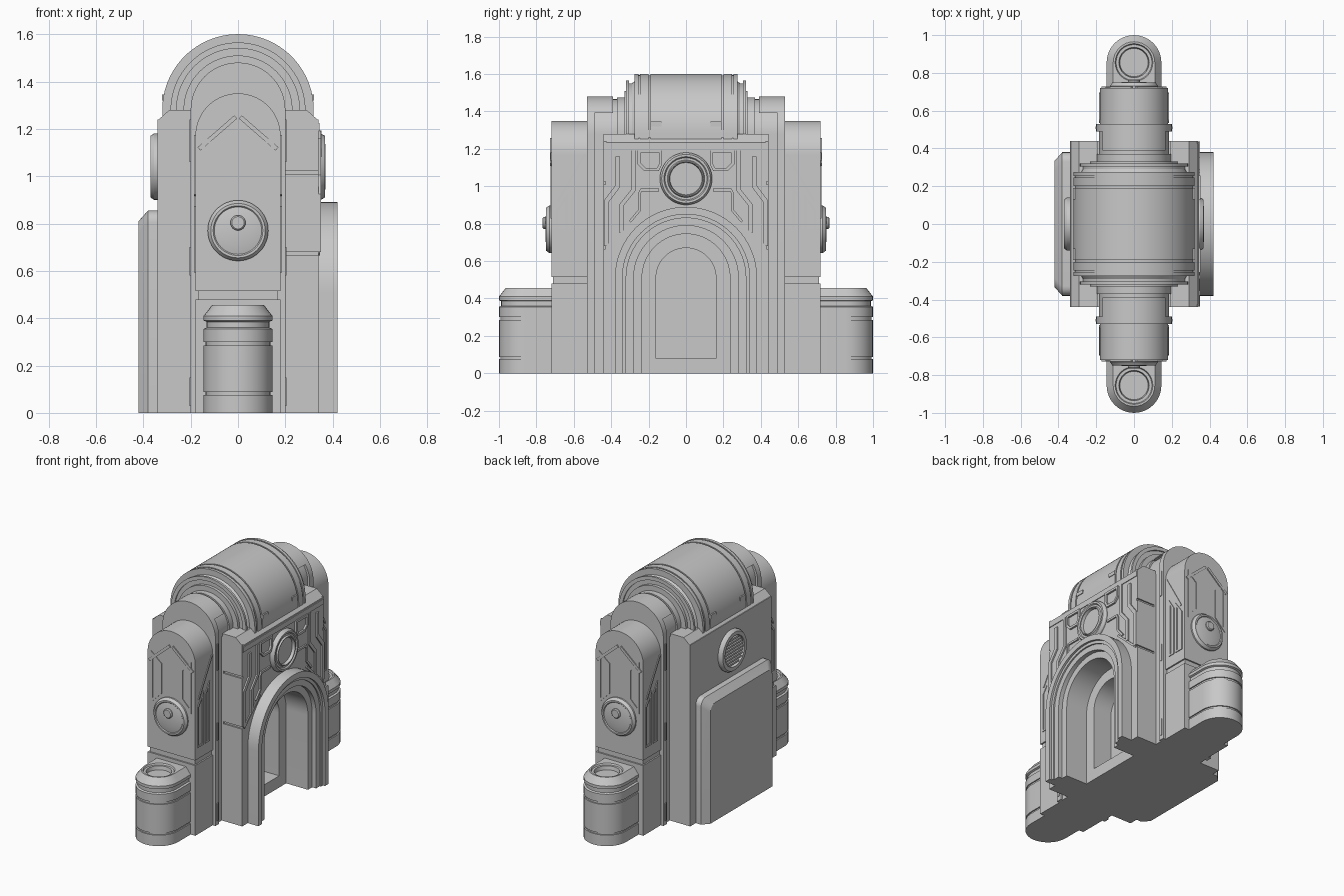
import bpy, bmesh
from math import sin, cos, pi, radians
from mathutils import Vector

cube = bpy.data.objects.get("Cube")
if cube:
    bpy.data.objects.remove(cube, do_unlink=True)

stone = bpy.data.materials.new("warm_grey_stone")
stone.use_nodes = True
stone.diffuse_color = (0.58, 0.58, 0.58, 1)
stone.node_tree.nodes["Principled BSDF"].inputs["Base Color"].default_value = stone.diffuse_color


# ---- helpers ----
def put(p, axis, h):
    a, b = p
    return {"x": (h, a, b), "y": (a, h, b), "z": (a, b, h)}[axis]


def loft(name, sections, axis):
    """Skin a list of (outline, height) sections and cap both ends."""
    bm = bmesh.new()
    rings = [[bm.verts.new(put(p, axis, h)) for p in pts] for pts, h in sections]
    n = len(rings[0])
    for lo, hi in zip(rings, rings[1:]):
        for i in range(n):
            j = (i + 1) % n
            bm.faces.new((lo[i], lo[j], hi[j], hi[i]))
    bm.faces.new(rings[0][::-1])
    bm.faces.new(rings[-1])
    bmesh.ops.remove_doubles(bm, verts=bm.verts, dist=1e-5)
    bmesh.ops.recalc_face_normals(bm, faces=bm.faces)
    me = bpy.data.meshes.new(name)
    bm.to_mesh(me)
    bm.free()
    me.materials.append(stone)
    me.shade_smooth()
    me.set_sharp_from_angle(angle=radians(25))
    ob = bpy.data.objects.new(name, me)
    bpy.context.collection.objects.link(ob)
    return ob


def prism(name, pts, axis, lo, hi):
    return loft(name, [(pts, lo), (pts, hi)], axis)


def rect(a0, a1, b0, b1):
    return [(a0, b0), (a1, b0), (a1, b1), (a0, b1)]


def arch(r, zc, z0=0, n=32):
    arc = [(r * cos(pi * i / n), zc + r * sin(pi * i / n)) for i in range(n + 1)]
    return [(r, z0)] + arc + [(-r, z0)]


def arch_frame(outer, inner):
    return outer + inner[::-1]


def circle(r, ca, cb, n=48):
    return [(ca + r * cos(2 * pi * i / n), cb + r * sin(2 * pi * i / n)) for i in range(n)]


def turned(name, profile, axis, ca, cb):
    return loft(name, [(circle(r, ca, cb), h) for r, h in profile], axis)


def ribbon(path, w, closed=False):
    """Mitred outlines on both sides of a path."""
    pts = [Vector(p) for p in path]
    n = len(pts)
    left, right = [], []
    for i, p in enumerate(pts):
        a = pts[i - 1] if i or closed else None
        b = pts[(i + 1) % n] if i < n - 1 or closed else None
        d = [(v).normalized() for v in ((p - a) if a else None, (b - p) if b else None) if v]
        normals = [Vector((-v.y, v.x)) for v in d]
        m = sum(normals, Vector((0, 0))).normalized()
        off = m * (w / 2 / m.dot(normals[0]))
        left.append(tuple(p + off))
        right.append(tuple(p - off))
    return left, right


def trim(name, path, w, axis, base, height, closed=False):
    """Raised strip along a path."""
    left, right = ribbon(path, w, closed)
    if closed:
        left, right = left + left[:1], right + right[:1]
    for i in range(len(left) - 1):
        quad = [left[i], left[i + 1], right[i + 1], right[i]]
        prism(name, quad, axis, base, base + height)


def flip(path, s):
    return [(a * s, b) for a, b in path]


# ---- central body, hollow behind the doorway ----
niche = arch(0.16, 0.51)
door = arch(0.235, 0.51)
body = [(0.44, 0), (0.44, 1.26), (-0.44, 1.26), (-0.44, 0)]
prism("inner_back_wall", rect(-0.44, 0.44, 0, 1.26), "x", -0.2, 0.06)
prism("inner_door_frame", arch_frame(body, niche), "x", 0.06, 0.2)
prism("threshold", rect(-0.16, 0.16, 0, 0.08), "x", 0.06, 0.2)

# ---- barrel roof ----
half = [(0.32, 0.19), (0.312, 0.19), (0.312, 0.2), (0.32, 0.2), (0.32, 0.245), (0.314, 0.245),
        (0.314, 0.255), (0.32, 0.255), (0.32, 0.275), (0.28, 0.275), (0.27, 0.29), (0.27, 0.305),
        (0.285, 0.305), (0.285, 0.32), (0.26, 0.32), (0.26, 0.31), (0.23, 0.31), (0.23, 0.33)]
roof = [(r, -y) for r, y in half[::-1]] + half
loft("barrel_roof", [(arch(r, 1.28, 1.2, 48), y) for r, y in roof], "y")
for s in (-1, 1):
    for t in (-1, 1):
        prism("roof_slot_plate", rect(min(t * .13, t * .19), max(t * .13, t * .19), 1.32, 1.345),
              "x", s * 0.30, s * 0.322)

# ---- stepped ends, towers and round end posts ----
def post_ring(r, s, round_back=False):
    arc = [pi * i / 16 for i in range(17)]
    front = [(r * cos(a), s * (0.855 + r * sin(a))) for a in arc]
    back = [(-r * cos(a), s * ((0.855 - r * sin(a)) if round_back else 0.7)) for a in arc]
    return front + back


for s in (-1, 1):
    prism("inner_core", arch(0.185, 1.28), "y", s * 0.25, s * 0.52)
    loft("roof_collar", [(arch(0.195, 1.28, 1.26), s * 0.32), (arch(0.195, 1.28, 1.26), s * 0.37)], "y")
    prism("core_rib", arch(0.2, 1.28), "y", s * 0.49, s * 0.53)
    cap = [p for p in arch(0.2, 1.28) if p[1] > 1.38]
    prism("core_cap", cap, "y", s * 0.39, s * 0.495)
    prism("tower_base", rect(-0.18, 0.18, 0, 0.48), "y", s * 0.5, s * 0.72)
    prism("tower_groove", rect(-0.17, 0.17, 0.47, 0.52), "y", s * 0.5, s * 0.71)
    prism("tower", arch(0.18, 1.17, 0.515), "y", s * 0.5, s * 0.72)

    # round post with grooves and a dished top
    steps = [(0, 0), (0, .075), (.008, .075), (.008, .088), (0, .088), (0, .285), (.008, .285),
             (.008, .3), (0, .3), (0, .355), (.012, .36), (.012, .385), (0, .39), (0, .41), (.035, .455)]
    post = [(post_ring(0.145 - o, s), z) for o, z in steps]
    post += [(post_ring(r, s, True), z) for r, z in ((.1, .455), (.095, .445), (.08, .445), (.075, .42))]
    loft("end_post", post, "z")

    # tower boss and knob
    turned("tower_boss", [(r, s * y) for r, y in ((.128, .71), (.128, .73), (.115, .748),
           (.105, .748), (.1, .743), (.06, .752))], "y", 0, 0.77)
    turned("tower_knob", [(.032, s * .73), (.032, s * .76), (.026, s * .766)], "y", 0, 0.803)

    # tower front trims
    for t in (-1, 1):
        trim("tower_chevron", flip([(0.165, 1.115), (0.01, 1.25)], t), 0.018, "y", s * 0.715, s * 0.012)
        panel = [(0.08, 0.91), (0.08, 1.11), (0.145, 1.165), (0.145, 0.845)]
        trim("tower_front_panel", flip(panel, t), 0.014, "y", s * 0.715, s * 0.01, True)
        # tower side trims
        panel = [(0.575, 0.6), (0.575, 0.985), (0.61, 0.93), (0.61, 0.6)]
        trim("tower_side_panel", flip(panel, s), 0.012, "x", t * 0.175, t * 0.01, True)
        panel = [(0.64, 0.6), (0.64, 0.94), (0.69, 0.87), (0.69, 0.6)]
        trim("tower_side_panel", flip(panel, s), 0.012, "x", t * 0.175, t * 0.01, True)
        trim("tower_side_line", flip([(0.54, 1.17), (0.61, 1.05), (0.685, 0.92)], s), 0.012, "x",
             t * 0.175, t * 0.01)
        # slots on the ribs
        for z0, z1 in ((0.03, 0.15), (0.58, 0.7), (1.06, 1.24)):
            slot = [(s * 0.51, z0), (s * 0.51, z1)]
            trim("rib_slot_plate", slot, 0.014, "x", t * 0.195, t * 0.01)

# ---- side slabs ----
lower = [(0.43, 0), (0.43, 1.235), (-0.43, 1.235), (-0.43, 0)]
prism("door_wall", arch_frame(lower, door), "x", 0.2, 0.34)
prism("back_slab", rect(-0.44, 0.44, 0, 1.24), "x", -0.34, -0.2)
for s in (-1, 1):
    top = [(0.19, 1.235), (0.34, 1.235), (0.29, 1.28), (0.19, 1.28)]
    prism("slab_coping", flip(top, s), "y", -0.44, 0.44)
    for z0, z1 in ((0, 0.665), (0.68, 1.01), (1.025, 1.24)):
        prism("wall_end_plate", rect(0.2, 0.34, z0, z1), "y", s * 0.425, s * 0.44)

# ---- doorway surround, stepping inwards ----
for r0, r1, x in ((.38, .34, .42), (.34, .32, .405), (.32, .28, .395), (.28, .235, .365)):
    prism("door_surround", arch_frame(arch(r0, 0.51), arch(r1, 0.51)), "x", 0.33, x)

# ---- medallion above the doorway ----
turned("medallion", [(.14, .33), (.14, .35), (.13, .368), (.118, .368), (.112, .36), (.1, .36),
                     (.095, .37), (.09, .37), (.086, .35)], "x", 0, 1.04)

# ---- door wall trims ----
prism("wall_top_band", rect(-0.435, 0.435, 1.19, 1.225), "x", 0.335, 0.345)
for s in (-1, 1):
    window = [(0.135, 1.185), (0.25, 1.185), (0.25, 1.12), (0.22, 1.09), (0.15, 1.09), (0.135, 1.12)]
    trim("wall_window_frame", flip(window, s), 0.016, "x", 0.335, 0.018, True)
    lines = ([(0.365, 1.16), (0.365, 1.0), (0.425, 0.92), (0.425, 0.68)],
             [(0.28, 1.19), (0.28, 0.98), (0.345, 0.9), (0.345, 0.75)],
             [(0.145, 0.98), (0.24, 0.98), (0.25, 0.96), (0.25, 0.87), (0.3, 0.81)])
    for path, w in zip(lines, (0.026, 0.022, 0.014)):
        trim("wall_trim", flip(path, s), w, "x", 0.335, 0.015)
    trim("wall_diagonal", flip([(0.425, 0.67), (0.25, 0.83)], s), 0.014, "x", 0.335, 0.012)

# ---- raised panel and round vent on the opposite side ----
def panel(w, h, r=0.05):
    arc = [(w - r + r * cos(pi * i / 12), h - r + r * sin(pi * i / 12)) for i in range(7)]
    return [(w, 0)] + arc + [(-a, b) for a, b in arc[::-1]] + [(-w, 0)]


loft("back_panel", [(panel(.38, .855), -.33), (panel(.38, .855), -.38), (panel(.335, .81), -.42)], "x")
turned("vent_rim", [(.14, -.33), (.14, -.355), (.13, -.37), (.105, -.37), (.1, -.35)], "x", 0, 1.04)
for i in range(-4, 5):
    z = i * 0.021
    w = (0.1 ** 2 - z ** 2) ** 0.5
    prism("vent_slat", rect(-w, w, 1.034 + z, 1.046 + z), "x", -0.365, -0.345)
